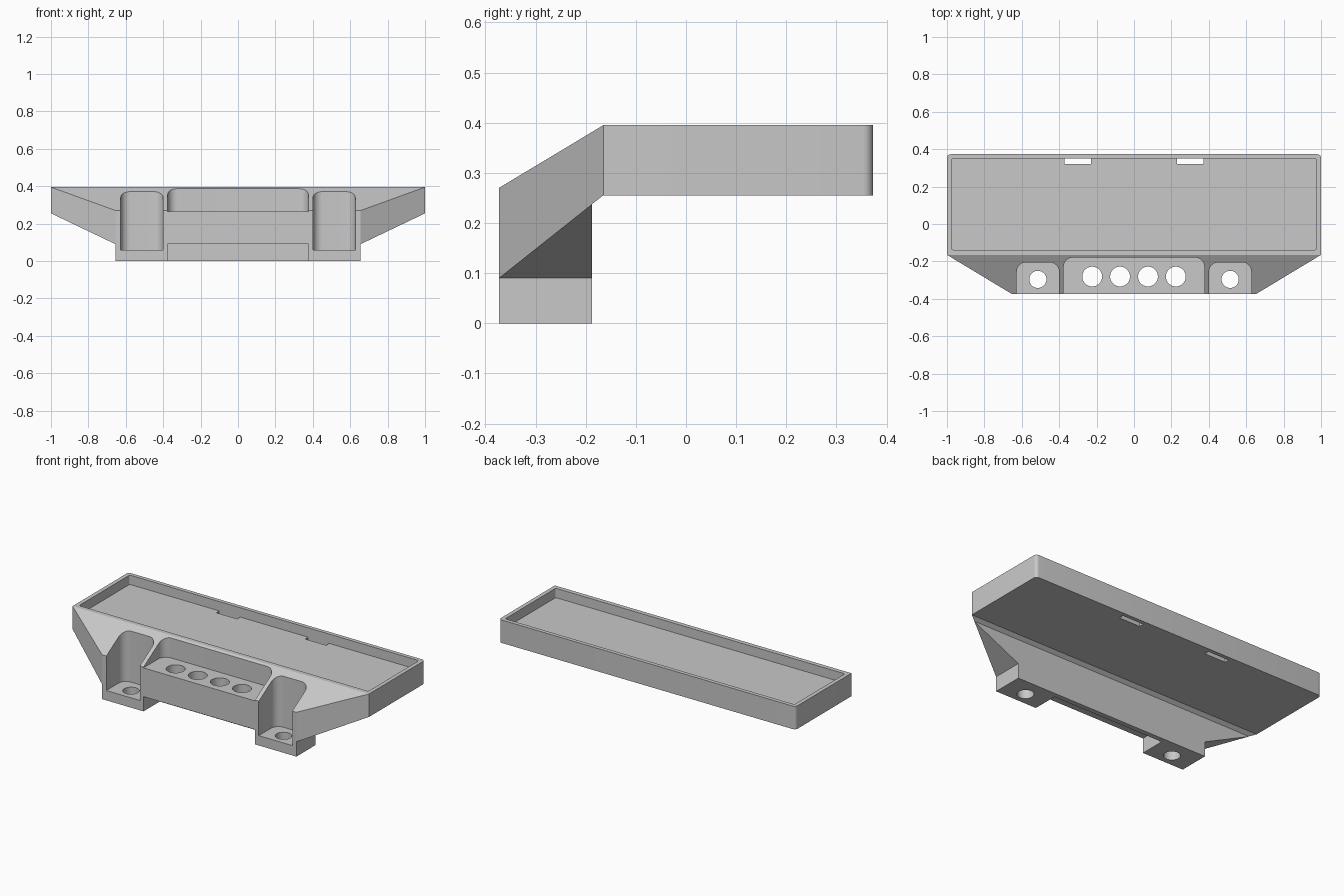
import bpy, bmesh, math
from mathutils import Vector

cube = bpy.data.objects.get("Cube")
if cube:
    bpy.data.objects.remove(cube, do_unlink=True)

grey = bpy.data.materials.new("plain grey")
grey.use_nodes = True
COLOUR = (0.58, 0.58, 0.58, 1)
grey.diffuse_color = COLOUR
grey.node_tree.nodes["Principled BSDF"].inputs["Base Color"].default_value = COLOUR

HALF = 0.655          # half width of the front mount
FRONT, BACK = -0.373, 0.373
JOIN = -0.165         # where the sloping front meets the tray
HEEL = -0.187         # rear face of the mount


def make(name, bm):
    bmesh.ops.recalc_face_normals(bm, faces=bm.faces)
    mesh = bpy.data.meshes.new(name)
    bm.to_mesh(mesh)
    bm.free()
    mesh.materials.append(grey)
    obj = bpy.data.objects.new(name, mesh)
    bpy.context.collection.objects.link(obj)
    return obj


def extrude(points, direction):
    bm = bmesh.new()
    face = bm.faces.new([bm.verts.new(p) for p in points])
    new = bmesh.ops.extrude_face_region(bm, geom=[face])["geom"]
    verts = [v for v in new if isinstance(v, bmesh.types.BMVert)]
    bmesh.ops.translate(bm, verts=verts, vec=direction)
    return bm


def block(name, x0, x1, y0, y1, z0, z1, radius=0, corners="back"):
    """Box with optionally rounded upright edges."""
    bm = extrude([(x0, y0, z0), (x1, y0, z0), (x1, y1, z0), (x0, y1, z0)], (0, 0, z1 - z0))
    if radius:
        edges = [e for e in bm.edges
                 if abs(e.verts[0].co.z - e.verts[1].co.z) > 1e-4
                 and (corners == "all" or e.verts[0].co.y > y1 - 1e-4)]
        bmesh.ops.bevel(bm, geom=edges, offset=radius, segments=8, profile=0.5, affect="EDGES")
    return make(name, bm)


def hole(name, x, y, r):
    ring = [(x + r * math.cos(a * math.pi / 20), y + r * math.sin(a * math.pi / 20), -0.1)
            for a in range(40)]
    return make(name, extrude(ring, (0, 0, 0.8)))


def combine(target, tool, operation):
    mod = target.modifiers.new(operation, "BOOLEAN")
    mod.operation, mod.solver, mod.object = operation, "EXACT", tool
    bpy.context.view_layer.objects.active = target
    bpy.ops.object.modifier_apply(modifier=mod.name)
    bpy.data.objects.remove(tool, do_unlink=True)


# Tray and sloping front, from one side profile
side = [(FRONT, 0.09), (HEEL, 0.09), (HEEL, 0.238), (JOIN, 0.255),
        (BACK, 0.255), (BACK, 0.395), (JOIN, 0.395), (FRONT, 0.27)]
bm = extrude([(-1, y, z) for y, z in side], (2, 0, 0))
edges = [e for e in bm.edges if all(v.co.y > BACK - 1e-4 for v in e.verts)
         and abs(e.verts[0].co.z - e.verts[1].co.z) > 0.1]
bmesh.ops.bevel(bm, geom=edges, offset=0.02, segments=6, profile=0.5, affect="EDGES")

# Taper the front towards the mount, in plan and underneath
for s in (-1, 1):
    corner = Vector((s * HALF, FRONT, 0.09))
    for normal in (Vector((s * (JOIN - FRONT), HALF - 1, 0)), Vector((s * 0.165, 0, HALF - 1))):
        cut = bmesh.ops.bisect_plane(bm, geom=bm.verts[:] + bm.edges[:] + bm.faces[:],
                                     dist=1e-5, plane_co=corner, plane_no=normal,
                                     clear_outer=True)
        rim = [e for e in cut["geom_cut"] if isinstance(e, bmesh.types.BMEdge)]
        bmesh.ops.holes_fill(bm, edges=[e for e in rim if e.is_boundary], sides=0)
tray = make("tray_and_mount", bm)

# Mounting feet, with a thin rear wall between them
for s in (-1, 1):
    x0, x1 = sorted((s * 0.376, s * HALF))
    combine(tray, block("foot", x0, x1, FRONT, HEEL, 0, 0.1), "UNION")
combine(tray, block("rear_wall", -0.38, 0.38, HEEL - 0.03, HEEL, 0, 0.1), "UNION")

# Tray recess and drain slots
combine(tray, block("recess", -0.975, 0.975, -0.138, 0.349, 0.338, 0.6, 0.01, "all"), "DIFFERENCE")
for s in (-1, 1):
    x = s * 0.3
    combine(tray, block("slot", x - 0.071, x + 0.071, 0.32, 0.349, 0.1, 0.6), "DIFFERENCE")

# Pockets with rounded back corners
combine(tray, block("pocket", -0.376, 0.376, -0.5, -0.179, 0.265, 0.6, 0.05), "DIFFERENCE")
for s in (-1, 1):
    x = s * 0.514
    combine(tray, block("pocket", x - 0.113, x + 0.113, -0.5, -0.205, 0.06, 0.6, 0.05), "DIFFERENCE")
    combine(tray, hole("bolt_hole", x, -0.296, 0.046), "DIFFERENCE")

# Row of round holes in the middle shelf
for i in range(4):
    combine(tray, hole("shelf_hole", (i - 1.5) * 0.149, -0.281, 0.053), "DIFFERENCE")

bpy.ops.object.select_all(action="DESELECT")
tray.select_set(True)
bpy.context.view_layer.objects.active = tray
bpy.ops.object.shade_smooth_by_angle(angle=math.radians(25))
